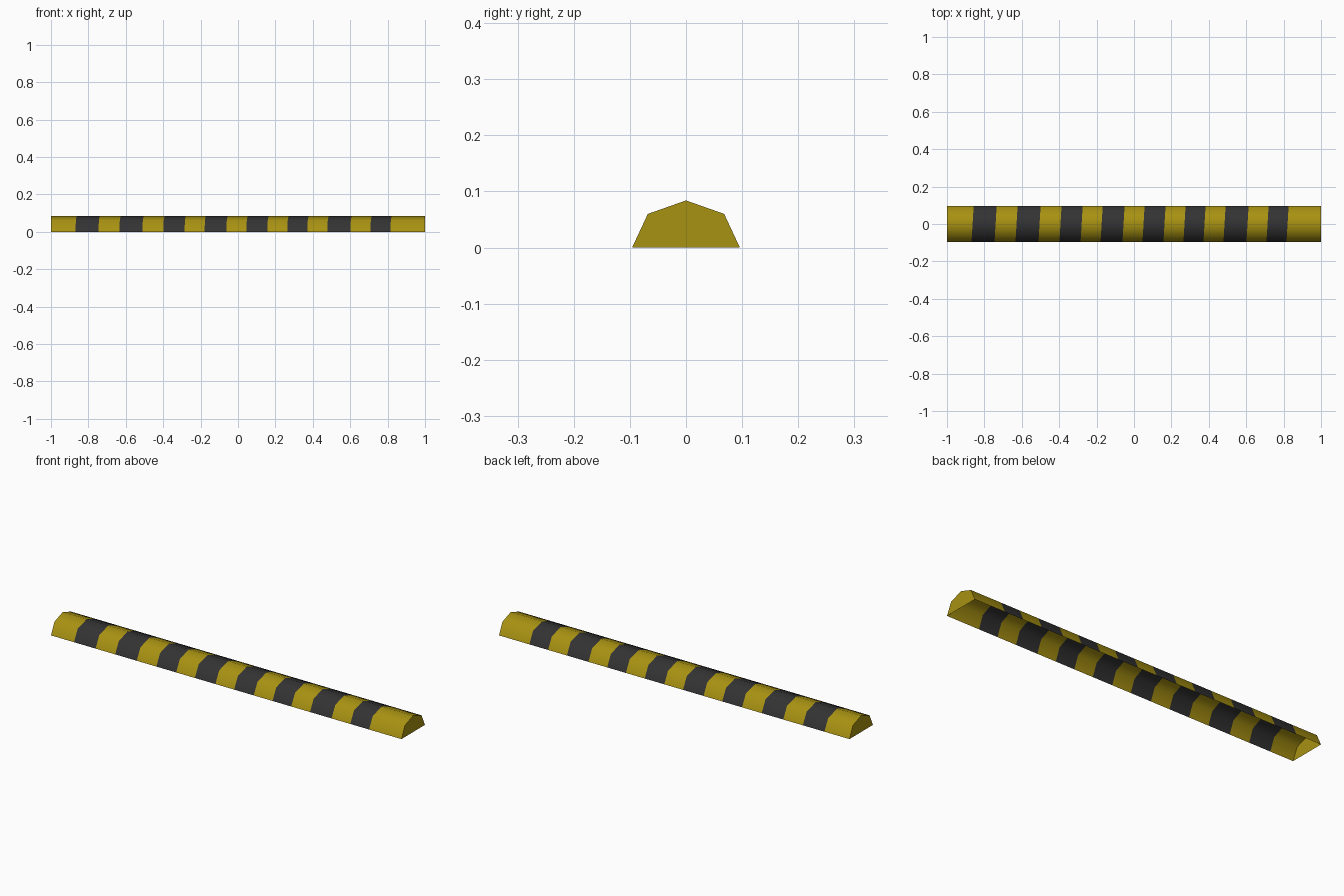
import bpy, bmesh, math

if "Cube" in bpy.data.objects:
    bpy.data.objects.remove(bpy.data.objects["Cube"])

def material(name, rgb):
    m = bpy.data.materials.new(name)
    m.diffuse_color = (*rgb, 1.0)
    m.use_nodes = True
    m.node_tree.nodes["Principled BSDF"].inputs["Base Color"].default_value = m.diffuse_color
    return m

yellow = material("dull_yellow", (0.39, 0.285, 0.006))
black = material("rubber_black", (0.033, 0.033, 0.034))

# Hump cross-section (y, z), open underneath
profile = [(-0.096, 0), (-0.068, 0.06), (0, 0.084), (0.068, 0.06), (0.096, 0)]

# Stripe boundaries along x, alternating yellow and black
bounds = [-1, -0.866, -0.743, -0.631, -0.508, -0.396, -0.283, -0.176, -0.059,
          0.048, 0.16, 0.267, 0.374, 0.481, 0.604, 0.711, 0.818, 1]

bm = bmesh.new()
rings = []
for x in bounds:
    # painted edges slant slightly across the hump, ends are square
    slant = 0.0 if abs(x) == 1 else 0.06
    rings.append([bm.verts.new((x + slant * (y + 0.05), y, z)) for y, z in profile])

# Striped skin
for i, (a, b) in enumerate(zip(rings, rings[1:])):
    for j in range(len(profile) - 1):
        f = bm.faces.new((a[j], b[j], b[j + 1], a[j + 1]))
        f.material_index = i % 2

# End caps
bm.faces.new(rings[0])
bm.faces.new(rings[-1][::-1])
bm.normal_update()
for f in bm.faces:
    c = f.calc_center_median()
    c.z -= 0.02
    if abs(f.normal.x) > 0.9:
        if f.normal.x * c.x < 0:
            f.normal_flip()
    elif f.normal.y * c.y + f.normal.z * c.z < 0:
        f.normal_flip()

mesh = bpy.data.meshes.new("speed_bump")
bm.to_mesh(mesh)
bm.free()
mesh.materials.append(yellow)
mesh.materials.append(black)
bump = bpy.data.objects.new("speed_bump", mesh)
bpy.context.collection.objects.link(bump)

# Rounded look along the hump, crisp ends
bpy.context.view_layer.objects.active = bump
bump.select_set(True)
bpy.ops.object.shade_smooth_by_angle(angle=math.radians(60))
